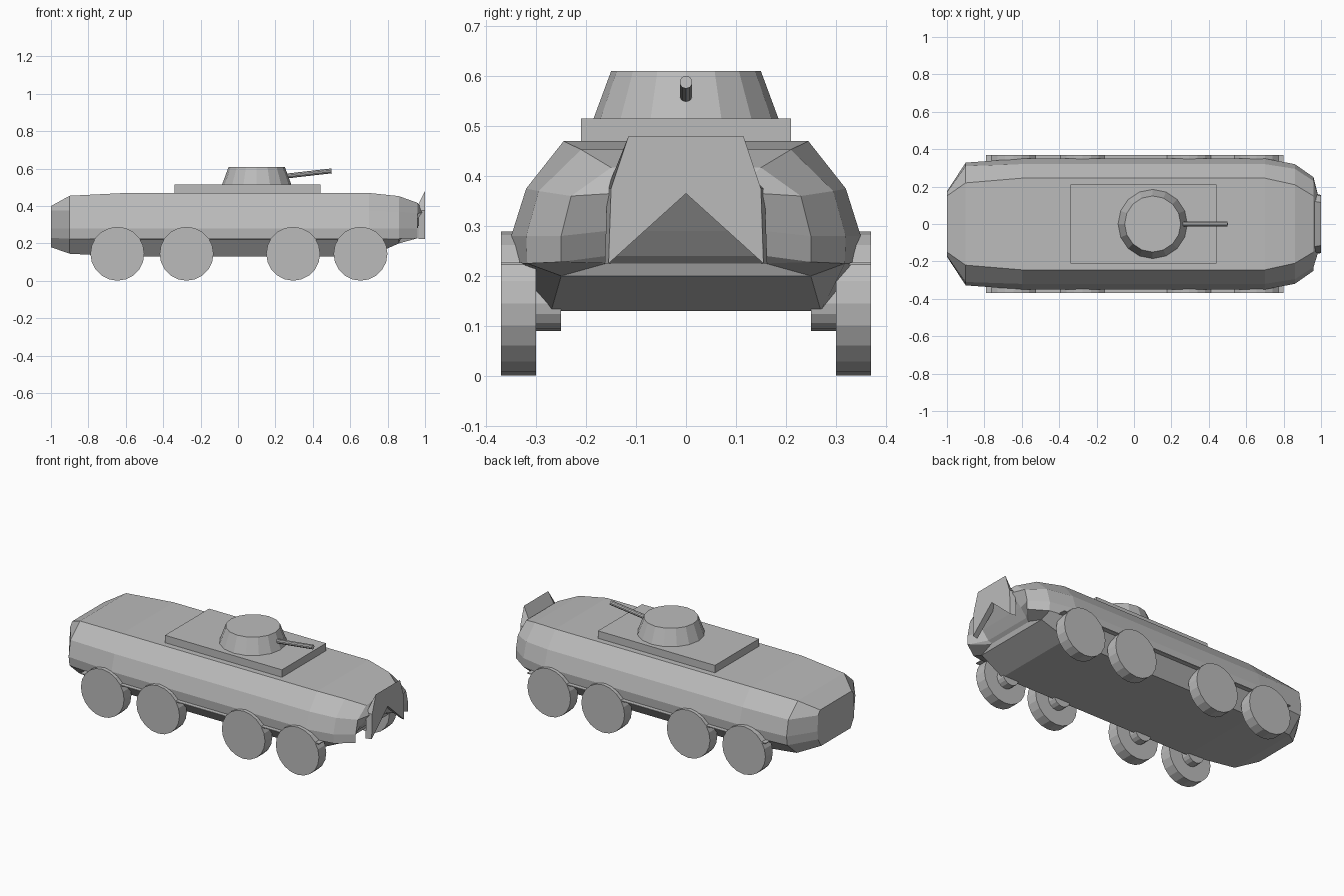
import bpy, bmesh, math
from mathutils import Vector

cube = bpy.data.objects.get("Cube")
if cube:
    bpy.data.objects.remove(cube, do_unlink=True)

grey = bpy.data.materials.new("plain grey")
grey.use_nodes = True
colour = (0.5, 0.5, 0.5, 1)
grey.diffuse_color = colour
grey.node_tree.nodes["Principled BSDF"].inputs["Base Color"].default_value = colour


def finish(bm, name):
    bmesh.ops.recalc_face_normals(bm, faces=bm.faces)
    mesh = bpy.data.meshes.new(name)
    bm.to_mesh(mesh)
    bm.free()
    mesh.materials.append(grey)
    obj = bpy.data.objects.new(name, mesh)
    bpy.context.collection.objects.link(obj)
    return obj


def box(name, lo, hi):
    lo, hi = Vector(lo), Vector(hi)
    bm = bmesh.new()
    bmesh.ops.create_cube(bm, size=1)
    for v in bm.verts:
        v.co = (lo + hi) / 2 + v.co * (hi - lo)
    return finish(bm, name)


def rod(name, start, end, r1, r2, sides):
    start, end = Vector(start), Vector(end)
    axis = end - start
    bm = bmesh.new()
    bmesh.ops.create_cone(bm, cap_ends=True, segments=sides, radius1=r1,
                          radius2=r2, depth=axis.length)
    turn = axis.to_track_quat('Z', 'Y')
    for v in bm.verts:
        v.co = turn @ v.co + (start + end) / 2
    return finish(bm, name)


def loft(name, rings):
    bm = bmesh.new()
    loops = [[bm.verts.new(p) for p in ring] for ring in rings]
    n = len(loops[0])
    for a, b in zip(loops, loops[1:]):
        for i in range(n):
            j = (i + 1) % n
            bm.faces.new((a[i], a[j], b[j], b[i]))
    # caps run as strips from one side to the other
    for ring in (loops[0], loops[-1]):
        for i in range(n // 2 - 1):
            bm.faces.new((ring[i], ring[i + 1], ring[n - 2 - i], ring[n - 1 - i]))
    return finish(bm, name)


# Hull: half sections from floor to roof edge, as (y, z)
MID = [(.27, .13), (.345, .225), (.35, .28), (.32, .375), (.245, .47)]
stations = [
    (-1, [(.14, .18), (.17, .23), (.175, .28), (.17, .375), (.15, .40)]),
    (-.9, [(.23, .145), (.32, .225), (.328, .28), (.31, .375), (.22, .455)]),
    (-.6, MID),
    (.7, MID),
    (.86, [(.25, .2), (.318, .225), (.32, .28), (.295, .37), (.21, .453)]),
    (.96, [(.16, .225), (.25, .228), (.25, .28), (.23, .36), (.15, .417)]),
]
rings = []
for x, half in stations:
    rings.append([(x, y, z) for y, z in half] + [(x, -y, z) for y, z in half[::-1]])
# Nose: undercut below the beak
nose = [(.87, .15, .225), (.89, .16, .24), (.93, .16, .29), (.985, .15, .365), (.98, .12, .39)]
rings.append(nose + [(x, -y, z) for x, y, z in nose[::-1]])
# The ring before the nose leans back at the floor to clear the undercut
rings[-2] = [(.87, y, z) if z < .227 else (x, y, z) for x, y, z in rings[-2]]
loft("hull", rings)

# Splash plate with a pointed notch on its lower edge
half = [(.155, .225), (.15, .375), (.115, .48)]
outline = half + [(-y, z) for y, z in half[::-1]] + [(0, .365)]
bm = bmesh.new()
front = [bm.verts.new((1, y, z)) for y, z in outline]
back = [bm.verts.new((.965, y * 1.05, min(z, .41))) for y, z in outline]
for ring in (front, back):
    side = ring[:3] + [ring[6]]
    other = ring[3:6] + [ring[6]]
    bm.faces.new(side)
    bm.faces.new(other)
    bm.faces.new((ring[2], ring[3], ring[6]))
for i in range(len(outline)):
    j = (i + 1) % len(outline)
    bm.faces.new((front[i], front[j], back[j], back[i]))
finish(bm, "splash_plate")

# Roof plate, turret and gun
box("roof_plate", (-.34, -.21, .465), (.44, .21, .515))
rod("turret", (.1, 0, .51), (.1, 0, .61), .187, .15, 16)
rod("gun_barrel", (.22, 0, .556), (.5, 0, .588), .013, .013, 10)

# Running gear on both sides
for s, label in ((1, "left"), (-1, "right")):
    for i, x in enumerate((-.645, -.275, .295, .655)):
        rod(f"wheel_{label}_{i + 1}", (x, s * .30, .145), (x, s * .37, .145), .144, .144, 20)
        rod(f"hub_{label}_{i + 1}", (x, s * .25, .145), (x, s * .31, .145), .055, .055, 16)
    box(f"side_rail_{label}", (-.7, s * .27, .175), (.7, s * .30, .2))
    box(f"side_fin_{label}", (-.79, s * .30, .222), (.8, s * .37, .227))
